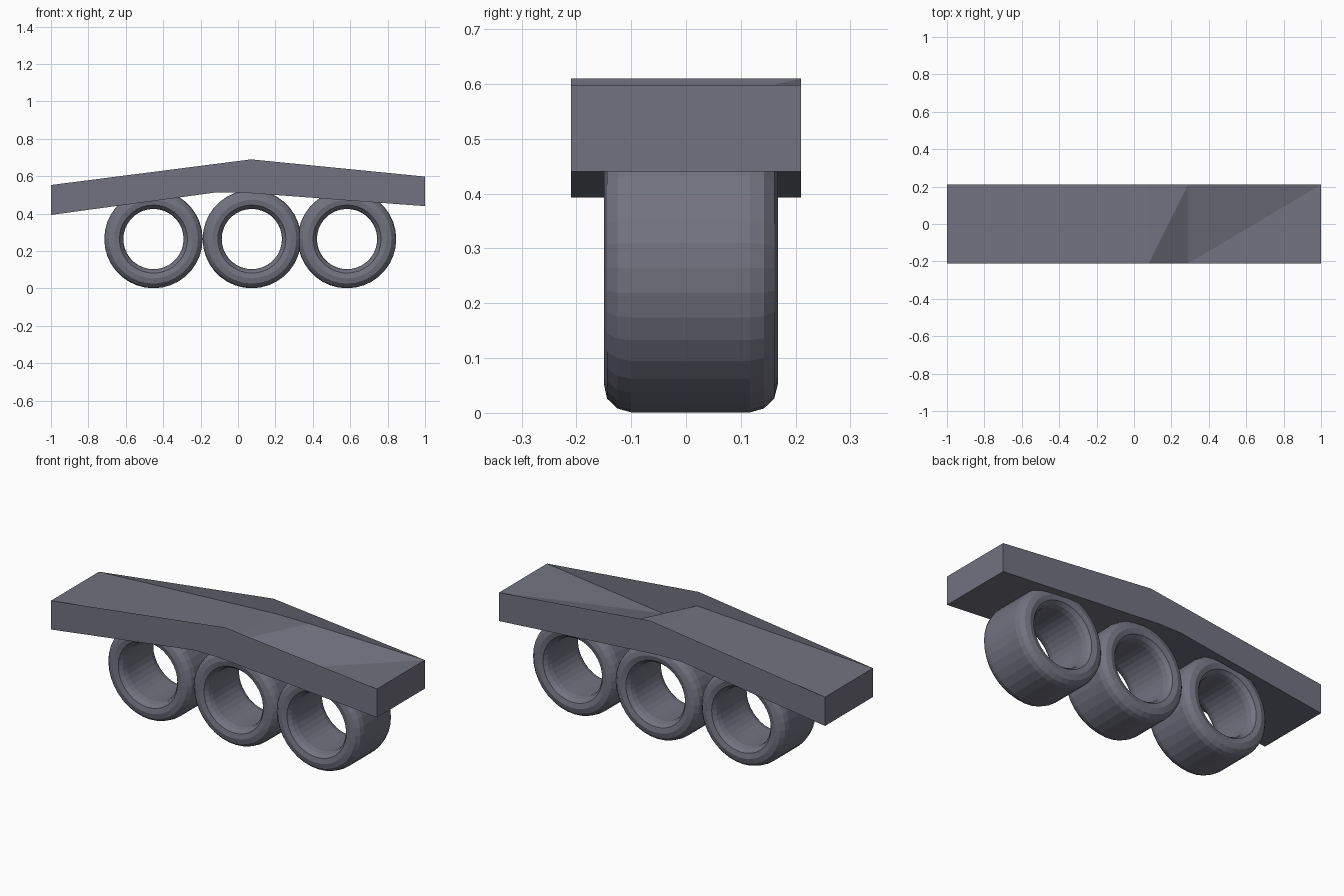
import bpy, bmesh, math

if "Cube" in bpy.data.objects:
    bpy.data.objects.remove(bpy.data.objects["Cube"])

HALF = 0.21  # half depth of the deck

dark = bpy.data.materials.new("dark_grey")
dark.diffuse_color = (0.165, 0.17, 0.215, 1)
dark.use_nodes = True
dark.node_tree.nodes["Principled BSDF"].inputs["Base Color"].default_value = dark.diffuse_color


def make_object(name, bm):
    mesh = bpy.data.meshes.new(name)
    bm.to_mesh(mesh)
    bm.free()
    mesh.materials.append(dark)
    obj = bpy.data.objects.new(name, mesh)
    bpy.context.collection.objects.link(obj)
    return obj


def strip(bm, points):
    """Triangles spanning the full depth along a path of (x, front z, back z)."""
    rows = [(bm.verts.new((x, -HALF, zf)), bm.verts.new((x, HALF, zb)))
            for x, zf, zb in points]
    for a, b in zip(rows, rows[1:]):
        bm.faces.new((a[0], b[0], b[1]))
        bm.faces.new((a[0], b[1], a[1]))


# Deck: peaked side walls, closed underside and ends, sunken twisted top
under = [(-1, 0.393), (-0.12, 0.513), (0.02, 0.513), (1, 0.44)]
peak = [(1, 0.598), (0.07, 0.69), (-1, 0.553)]
sunken_top = [(-1, 0.553, 0.553), (0.08, 0.61, 0.61),
              (0.29, 0.512, 0.61), (1, 0.598, 0.598)]

bm = bmesh.new()
for side in (-1, 1):
    outline = under + peak
    if side > 0:
        outline = outline[::-1]
    bm.faces.new([bm.verts.new((x, side * HALF, z)) for x, z in outline])
strip(bm, sunken_top)
strip(bm, [(x, z, z) for x, z in [peak[0]] + under[::-1] + [peak[-1]]])
make_object("deck", bm)

# Wheels: rounded ring section (radius, y) swept around the axle
section = [(0.263, -0.10), (0.256, -0.125), (0.238, -0.144), (0.21, -0.15),
           (0.182, -0.144), (0.167, -0.125), (0.161, -0.10),
           (0.161, 0.117), (0.167, 0.142), (0.182, 0.161),
           (0.21, 0.168), (0.238, 0.161), (0.256, 0.142), (0.263, 0.117)]
SEGMENTS = 36


def wheel(name, cx):
    bm = bmesh.new()
    rings = []
    for i in range(SEGMENTS):
        a = 2 * math.pi * i / SEGMENTS
        rings.append([bm.verts.new((cx + r * math.cos(a), y, 0.264 + r * math.sin(a)))
                      for r, y in section])
    n = len(section)
    for i in range(SEGMENTS):
        a, b = rings[i], rings[(i + 1) % SEGMENTS]
        for j in range(n):
            k = (j + 1) % n
            bm.faces.new((a[j], b[j], b[k], a[k]))
    bmesh.ops.recalc_face_normals(bm, faces=bm.faces)
    make_object(name, bm)


for name, cx in (("wheel_left", -0.452), ("wheel_middle", 0.074), ("wheel_right", 0.583)):
    wheel(name, cx)
